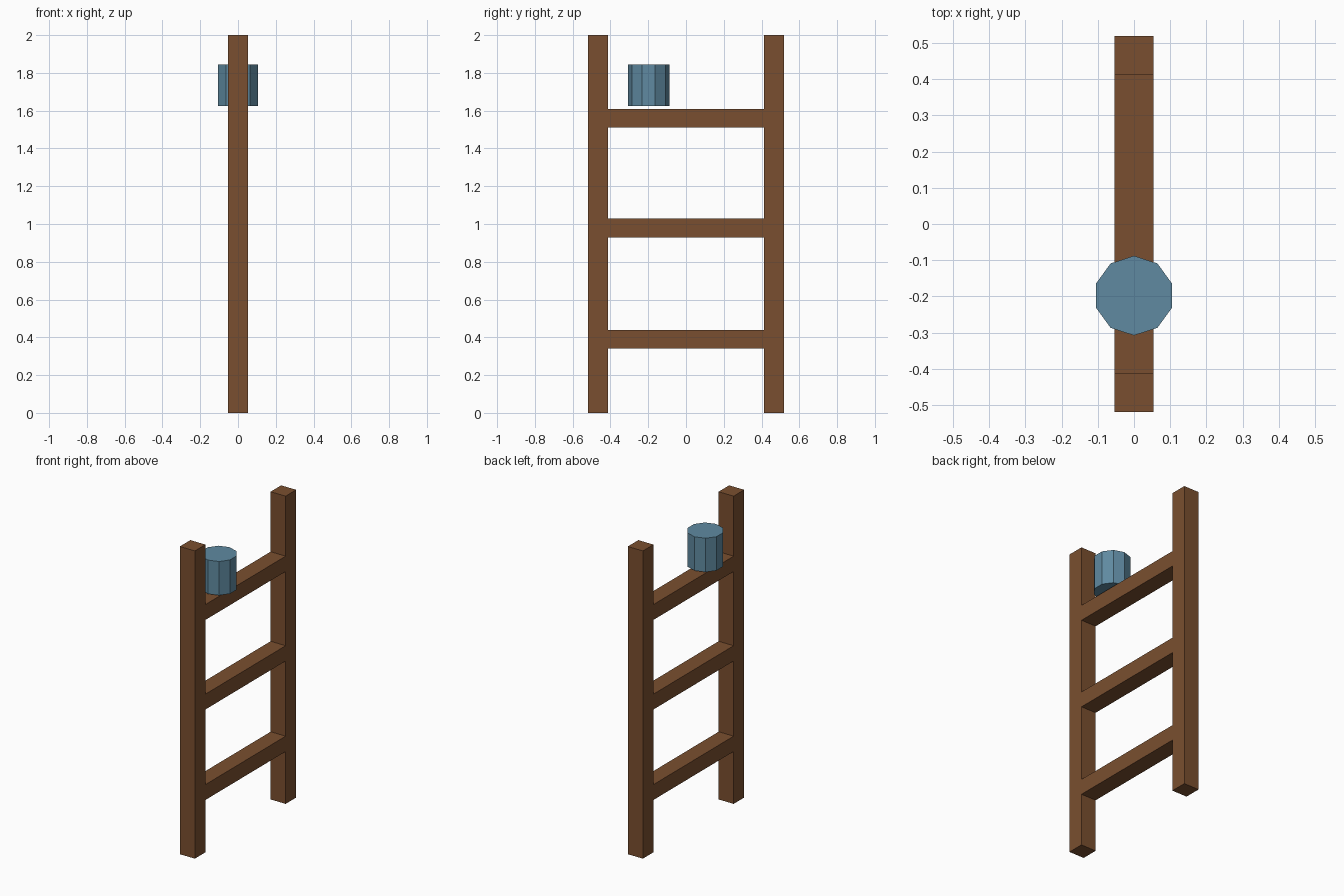
import bpy

if "Cube" in bpy.data.objects:
    bpy.data.objects.remove(bpy.data.objects["Cube"])


def material(name, color):
    mat = bpy.data.materials.new(name)
    mat.diffuse_color = (*color, 1.0)
    mat.use_nodes = True
    mat.node_tree.nodes["Principled BSDF"].inputs["Base Color"].default_value = mat.diffuse_color
    return mat


wood = material("brown wood", (0.195, 0.078, 0.029))
blue = material("dull blue", (0.115, 0.255, 0.355))

POST_W = 0.108    # square section of the posts
POST_Y = 0.466    # post centre from the middle


def box(name, center, size, mat):
    bpy.ops.mesh.primitive_cube_add(size=1, location=center)
    obj = bpy.context.object
    obj.name = name
    obj.scale = size
    bpy.ops.object.transform_apply(location=False, rotation=False, scale=True)
    obj.data.materials.append(mat)
    return obj


# Two upright posts
for name, side in (("front_post", -1), ("back_post", 1)):
    box(name, (0, side * POST_Y, 1.0), (POST_W, POST_W, 2.0), wood)

# Three rungs fitted between the posts
rung_length = 2 * POST_Y - POST_W
for name, z in (("lower_rung", 0.39), ("middle_rung", 0.978), ("upper_rung", 1.56)):
    box(name, (0, 0, z), (POST_W, rung_length, 0.1), wood)

# Ten-sided can just above the upper rung
bpy.ops.mesh.primitive_cylinder_add(vertices=10, radius=0.11, depth=0.22,
                                    location=(0, -0.198, 1.735))
can = bpy.context.object
can.name = "paint_can"
can.data.materials.append(blue)
